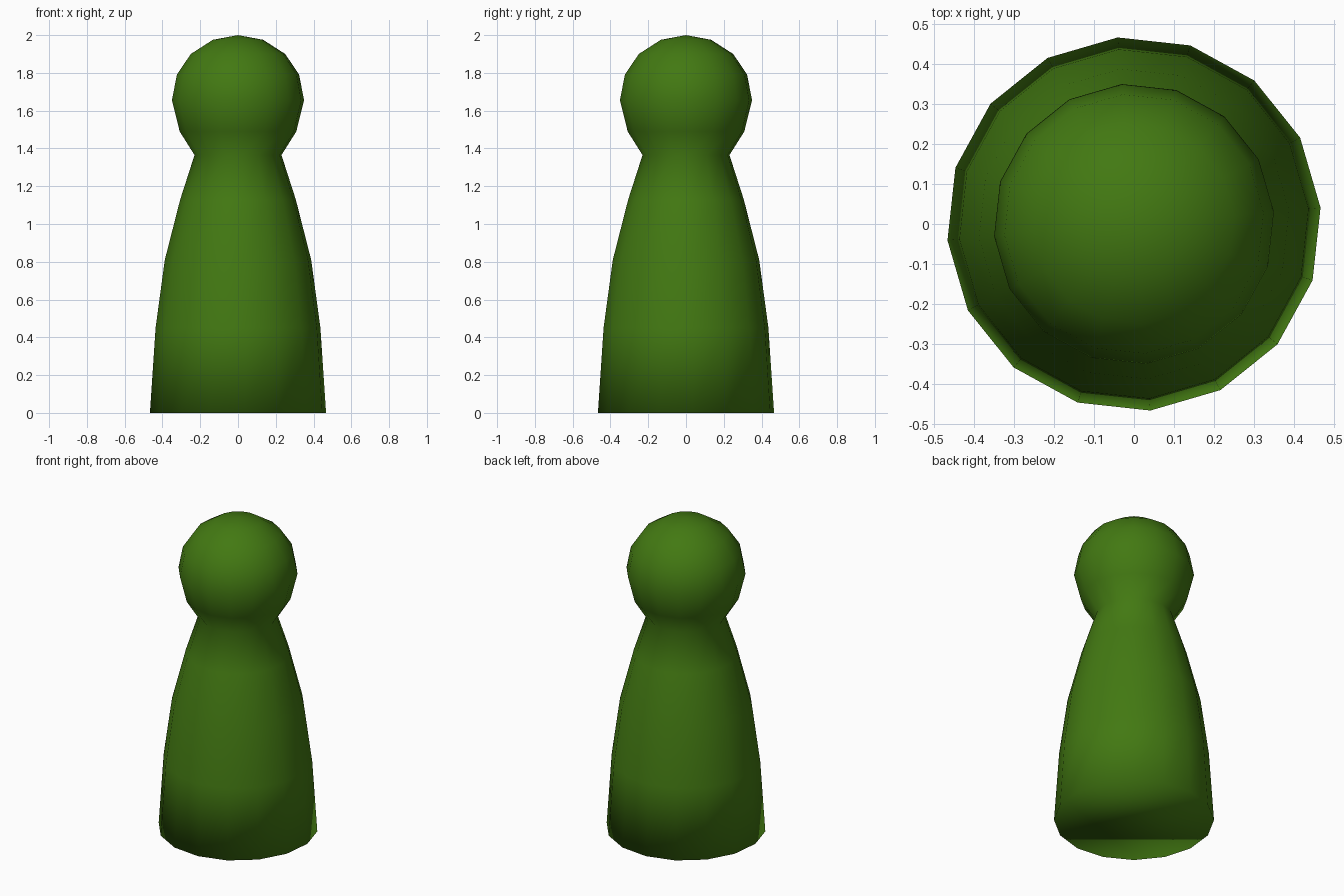
import bpy, bmesh, math

if "Cube" in bpy.data.objects:
    bpy.data.objects.remove(bpy.data.objects["Cube"])

SIDES = 16
TURN = math.radians(5)

# Outline of body, neck and head as (radius, height)
profile = [
    (0.468, 0.0), (0.438, 0.45), (0.389, 0.81), (0.307, 1.13), (0.231, 1.365),
    (0.310, 1.49), (0.351, 1.655), (0.325, 1.79), (0.251, 1.90), (0.134, 1.975),
]

bm = bmesh.new()
rings = []
for r, z in profile:
    ring = []
    for i in range(SIDES):
        a = TURN + math.tau * i / SIDES
        ring.append(bm.verts.new((r * math.cos(a), r * math.sin(a), z)))
    rings.append(ring)

# Side walls
for low, high in zip(rings, rings[1:]):
    for i in range(SIDES):
        j = (i + 1) % SIDES
        bm.faces.new((low[i], low[j], high[j], high[i]))

# Flat base and crown of the head
bm.faces.new(rings[0][::-1])
tip = bm.verts.new((0, 0, 2.0))
for i in range(SIDES):
    bm.faces.new((rings[-1][i], rings[-1][(i + 1) % SIDES], tip))

# The whole piece is smooth shaded
for f in bm.faces:
    f.smooth = True

mesh = bpy.data.meshes.new("pawn")
bm.to_mesh(mesh)
bm.free()
pawn = bpy.data.objects.new("pawn", mesh)
bpy.context.collection.objects.link(pawn)

green = bpy.data.materials.new("green")
green.diffuse_color = (0.055, 0.19, 0.006, 1)
green.use_nodes = True
green.node_tree.nodes["Principled BSDF"].inputs["Base Color"].default_value = green.diffuse_color
mesh.materials.append(green)
